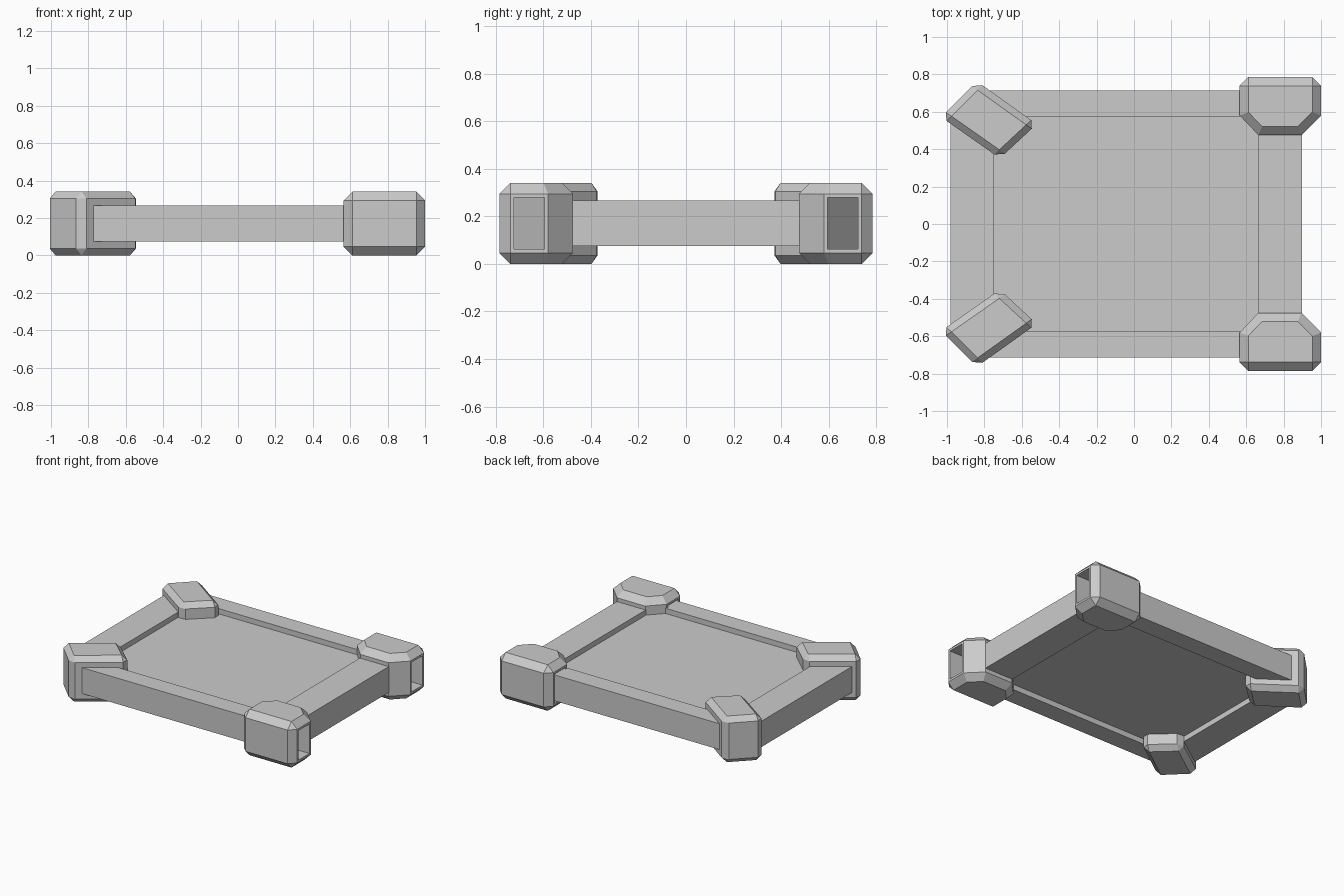
import bpy, bmesh
from mathutils import Vector

if "Cube" in bpy.data.objects:
    bpy.data.objects.remove(bpy.data.objects["Cube"])


def finish(bm, name):
    bmesh.ops.recalc_face_normals(bm, faces=bm.faces[:])
    me = bpy.data.meshes.new(name)
    bm.to_mesh(me)
    bm.free()
    ob = bpy.data.objects.new(name, me)
    bpy.context.collection.objects.link(ob)
    return ob


def box(name, x0, x1, y0, y1, z0, z1, open_x=False):
    bm = bmesh.new()
    bmesh.ops.create_cube(bm, size=1)
    for v in bm.verts:
        v.co = Vector((x1 if v.co.x > 0 else x0,
                       y1 if v.co.y > 0 else y0,
                       z1 if v.co.z > 0 else z0))
    if open_x:
        bm.normal_update()
        ends = [f for f in bm.faces if abs(f.normal.x) > 0.9]
        bmesh.ops.delete(bm, geom=ends, context='FACES')
    return finish(bm, name)


def bevelled_prism(outline, side, height, bevel, sharp):
    """Upright prism; outline corners listed in sharp get a vertical bevel."""
    bm = bmesh.new()
    low = [bm.verts.new((x, y * side, 0)) for x, y in outline]
    high = [bm.verts.new((x, y * side, height)) for x, y in outline]
    bm.faces.new(low)
    bm.faces.new(high)
    n = len(outline)
    for i in range(n):
        j = (i + 1) % n
        bm.faces.new((low[i], low[j], high[j], high[i]))
    bmesh.ops.recalc_face_normals(bm, faces=bm.faces[:])
    soft = {bm.edges.get((low[i], high[i])) for i in range(n) if i not in sharp}
    edges = [e for e in bm.edges if e not in soft]
    bmesh.ops.bevel(bm, geom=edges, offset=bevel, segments=1,
                    profile=0.5, affect='EDGES')
    bm.normal_update()
    return bm


CAP = [(0.565, 0.785), (1, 0.785), (1, 0.58), (0.895, 0.475), (0.665, 0.475), (0.565, 0.58)]
BRACE = [(-1.032, 0.572), (-0.84, 0.763), (-0.52, 0.534), (-0.717, 0.351)]

for side, place in ((-1, "front"), (1, "rear")):
    # corner cap with a rectangular socket running through along x
    bm = bevelled_prism(CAP, side, 0.34, 0.046, {0, 1})
    ends = [f for f in bm.faces if abs(f.normal.x) > 0.99]
    bmesh.ops.inset_individual(bm, faces=ends, thickness=0.022)
    rims = [e for f in ends for e in f.edges]
    bmesh.ops.delete(bm, geom=ends, context='FACES_ONLY')
    bmesh.ops.bridge_loops(bm, edges=rims)
    finish(bm, place + "_corner_cap")

    # slanted corner brace
    finish(bevelled_prism(BRACE, side, 0.34, 0.036, {0, 1, 2, 3}), place + "_corner_brace")

    # long hollow rail
    y0, y1 = sorted((side * 0.575, side * 0.715))
    box(place + "_rail", -0.79, 0.6, y0, y1, 0.075, 0.266, open_x=True)

# side rails
box("left_rail", -0.98, -0.75, -0.58, 0.58, 0.075, 0.266)
box("right_rail", 0.662, 0.897, -0.5, 0.5, 0.075, 0.266)

# recessed centre panel
box("centre_panel", -0.76, 0.67, -0.576, 0.576, 0.115, 0.227)
